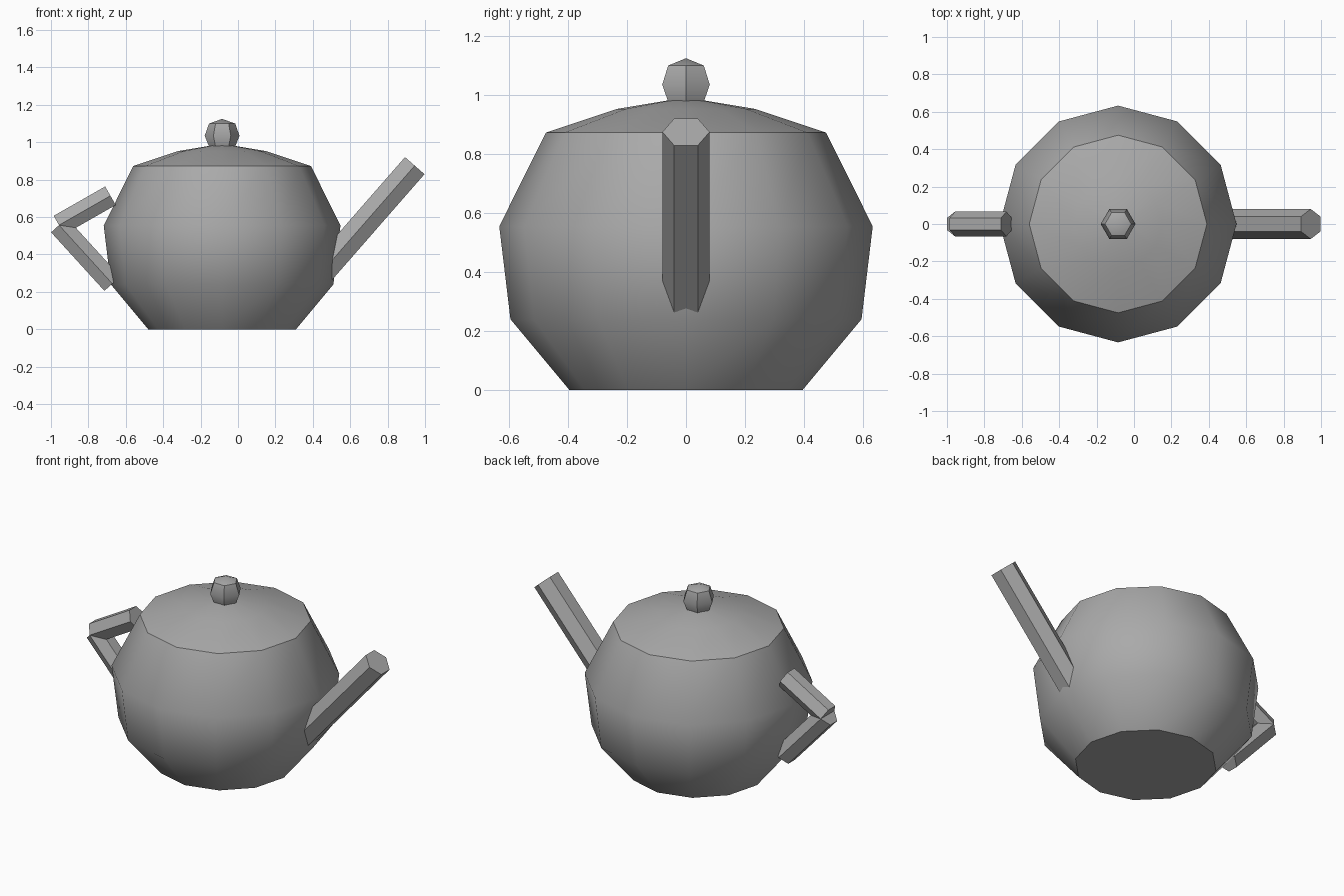
import bpy, bmesh, math
from mathutils import Vector

cube = bpy.data.objects.get("Cube")
if cube:
    bpy.data.objects.remove(cube, do_unlink=True)

CENTRE_X = -0.085

grey = bpy.data.materials.new("plain grey")
grey.use_nodes = True
colour = (0.4, 0.4, 0.4, 1)
grey.diffuse_color = colour
grey.node_tree.nodes["Principled BSDF"].inputs["Base Color"].default_value = colour


def finish(name, bm):
    bmesh.ops.recalc_face_normals(bm, faces=bm.faces)
    mesh = bpy.data.meshes.new(name)
    bm.to_mesh(mesh)
    bm.free()
    mesh.materials.append(grey)
    obj = bpy.data.objects.new(name, mesh)
    bpy.context.collection.objects.link(obj)
    bpy.ops.object.select_all(action='DESELECT')
    obj.select_set(True)
    bpy.context.view_layer.objects.active = obj
    bpy.ops.object.shade_smooth_by_angle(angle=math.radians(40))
    return obj


def lathe(name, profile, sides):
    """Turn (radius, height) points about the pot's axis; radius 0 is a tip."""
    bm = bmesh.new()
    rings = []
    for r, z in profile:
        count = sides if r else 1
        rings.append([bm.verts.new((CENTRE_X + r * math.cos(math.tau * i / sides),
                                    r * math.sin(math.tau * i / sides), z))
                      for i in range(count)])
    for low, high in zip(rings, rings[1:]):
        for i in range(sides):
            j = (i + 1) % sides
            if len(high) == 1:
                bm.faces.new((low[i], low[j], high[0]))
            else:
                bm.faces.new((low[i], low[j], high[j], high[i]))
    bm.faces.new(rings[0])
    if len(rings[-1]) > 1:
        bm.faces.new(rings[-1])
    return finish(name, bm)


def hex_bar(name, start, end, radius):
    """Six-sided bar in the x-z plane with corners pointing to both sides."""
    a, b = (Vector((p[0], 0, p[1])) for p in (start, end))
    side = Vector((0, 1, 0))
    across = side.cross((b - a).normalized())
    bm = bmesh.new()
    ends = []
    for p in (a, b):
        ends.append([bm.verts.new(p + radius * (side * math.cos(k * math.pi / 3)
                                                + across * math.sin(k * math.pi / 3)))
                     for k in range(6)])
        bm.faces.new(ends[-1])
    for k in range(6):
        j = (k + 1) % 6
        bm.faces.new((ends[0][k], ends[0][j], ends[1][j], ends[1][k]))
    return finish(name, bm)


# Pot and lid
lathe("pot_body", [(0.395, 0), (0.595, 0.24), (0.633, 0.555), (0.475, 0.873)], 12)
lathe("lid", [(0.475, 0.873), (0.235, 0.953), (0.06, 0.982), (0, 0.985)], 12)
lathe("lid_knob", [(0.07, 0.978), (0.093, 1.035), (0.07, 1.1), (0, 1.125)], 6)

# Spout and two-part handle
hex_bar("spout", (0.432, 0.288), (0.945, 0.875), 0.08)
joint = (-0.957, 0.557)
hex_bar("handle_upper", joint, (-0.682, 0.714), 0.066)
hex_bar("handle_lower", joint, (-0.672, 0.244), 0.066)
